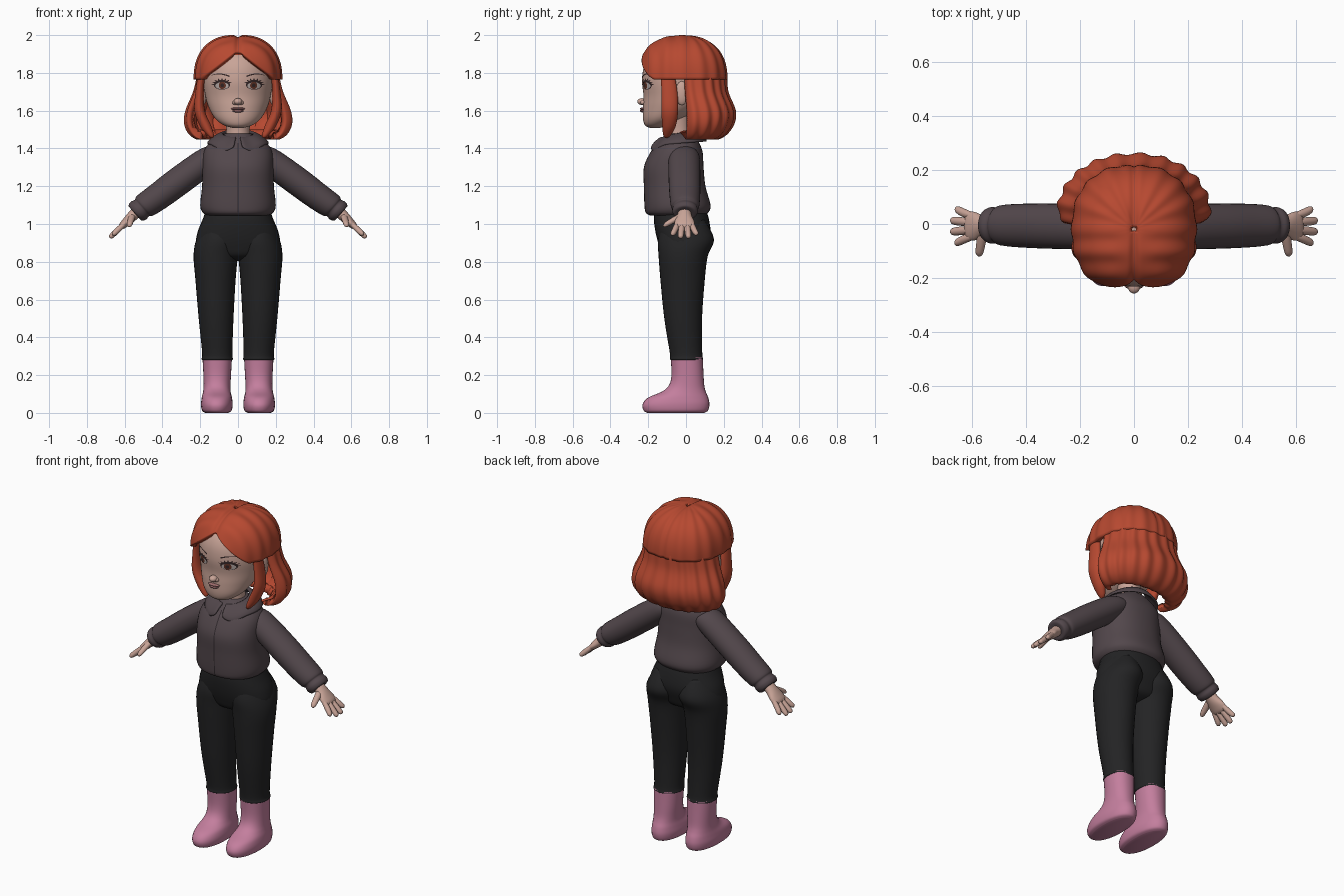
import bpy, bmesh, math
from math import sin, cos, pi, exp
from mathutils import Vector
from mathutils.bvhtree import BVHTree

cube = bpy.data.objects.get("Cube")
if cube:
    bpy.data.objects.remove(cube, do_unlink=True)


def material(name, r, g, b):
    m = bpy.data.materials.new(name)
    m.use_nodes = True
    m.diffuse_color = (r, g, b, 1)
    bsdf = next(n for n in m.node_tree.nodes if n.type == 'BSDF_PRINCIPLED')
    bsdf.inputs["Base Color"].default_value = (r, g, b, 1)
    bsdf.inputs["Roughness"].default_value = 0.7
    return m


HAIR = material("copper hair", 0.47, 0.066, 0.03)
SKIN = material("skin", 0.58, 0.37, 0.31)
SHIRT = material("plum grey shirt", 0.085, 0.063, 0.071)
PANTS = material("black pants", 0.017, 0.017, 0.018)
BOOTS = material("pink boots", 0.55, 0.21, 0.34)
DARK = material("dark lashes", 0.035, 0.02, 0.02)
IRIS = material("brown iris", 0.13, 0.035, 0.02)
WHITE = material("eye white", 0.5, 0.43, 0.41)
LIPS = material("lips", 0.34, 0.15, 0.15)
SEAM = material("seam", 0.03, 0.022, 0.026)

X, Y = Vector((1, 0, 0)), Vector((0, 1, 0))


def surface(name, rows, mat, closed=True, caps=False, mirror=False, thick=0, offset=-1, face_front=False):
    """Skin a grid of points into a smooth mesh object."""
    bm = bmesh.new()
    grid = [[bm.verts.new(p) for p in row] for row in rows]
    n = len(grid[0])
    for a, b in zip(grid, grid[1:]):
        for i in range(n if closed else n - 1):
            j = (i + 1) % n
            bm.faces.new((a[i], a[j], b[j], b[i]))
    if caps:
        bm.faces.new(grid[0])
        bm.faces.new(grid[-1])
    bmesh.ops.remove_doubles(bm, verts=bm.verts, dist=1e-5)
    bmesh.ops.recalc_face_normals(bm, faces=bm.faces)
    bm.normal_update()
    if face_front and sum(f.normal.y for f in bm.faces) > 0:
        bmesh.ops.reverse_faces(bm, faces=bm.faces)
    me = bpy.data.meshes.new(name)
    bm.to_mesh(me)
    bm.free()
    me.materials.append(mat)
    me.shade_smooth()
    ob = bpy.data.objects.new(name, me)
    bpy.context.collection.objects.link(ob)
    if thick:
        s = ob.modifiers.new("thickness", 'SOLIDIFY')
        s.thickness, s.offset = thick, offset
    if mirror:
        ob.modifiers.new("mirror", 'MIRROR')
    return ob


def spline(keys, steps):
    """Smoothly interpolate a list of equal-length tuples."""
    out = []
    for i in range(len(keys) - 1):
        k = [keys[max(0, min(len(keys) - 1, i + d))] for d in (-1, 0, 1, 2)]
        for s in range(steps):
            t = s / steps
            out.append([b + 0.5 * t * (c - a + t * (2 * a - 5 * b + 4 * c - d + t * (3 * (b - c) + d - a)))
                        for a, b, c, d in zip(*k)])
    return out + [list(keys[-1])]


def spow(v, e):
    return math.copysign(abs(v) ** e, v)


def loft(name, keys, mat, u=X, v=Y, p=2.0, n=32, steps=5, mirror=False):
    """Loft ellipse sections (x, y, z, radius u, radius v)."""
    rows = []
    for x, y, z, ru, rv in spline(keys, steps):
        rows.append([Vector((x, y, z)) + u * ru * spow(cos(2 * pi * i / n), 2 / p)
                     + v * rv * spow(sin(2 * pi * i / n), 2 / p) for i in range(n)])
    return surface(name, rows, mat, caps=True, mirror=mirror)


def ball(name, c, r, mat, mirror=False):
    keys = [(c[0], c[1], c[2] - r[2] * cos(pi * i / 12), r[0] * sin(pi * i / 12) + 1e-4,
             r[1] * sin(pi * i / 12) + 1e-4) for i in range(13)]
    return loft(name, keys, mat, n=24, steps=1, mirror=mirror)


# Pants
loft("hips", [(0, -.03, 1.09, .165, .13), (0, -.025, 1.03, .185, .145), (0, -.015, .95, .216, .145),
              (0, -.015, .88, .215, .125), (0, -.015, .83, .13, .1), (0, -.015, .805, .03, .04)], PANTS, p=2.2)
loft("pant_legs", [(.10, -.01, 1.02, .07, .11), (.105, 0, .92, .115, .148), (.118, -.015, .83, .117, .13),
                   (.119, -.018, .7, .106, .117), (.116, -.015, .5, .092, .1), (.11, 0, .32, .08, .086),
                   (.11, .003, .285, .083, .088), (.11, .003, .278, .07, .075)], PANTS, mirror=True)

# Boots
loft("boots", [(.112, -.055, 0, .06, .15), (.112, -.054, .012, .078, .17), (.112, -.053, .045, .084, .177),
               (.112, -.042, .08, .08, .16), (.112, -.012, .112, .073, .117), (.111, .003, .145, .071, .094),
               (.11, .008, .2, .073, .085), (.11, .004, .292, .078, .085)], BOOTS, p=2.2, mirror=True)

# Shirt body with placket seam
shirt = loft("shirt_body", [(0, -.05, 1.045, .16, .14), (0, -.048, 1.06, .186, .165), (0, -.045, 1.1, .2, .175),
                            (0, -.06, 1.2, .19, .163), (0, -.065, 1.3, .188, .158), (0, -.05, 1.38, .182, .138),
                            (0, -.04, 1.43, .15, .11), (0, -.035, 1.465, .09, .085),
                            (0, -.035, 1.48, .065, .07)], SHIRT, p=2.3, n=40)

# Sleeves with gathered cuffs
down, across = Vector((.75, 0, -.66)), Vector((.66, 0, .75))
loft("sleeves", [(.09, -.01, 1.375, .05, .07), (.15, -.01, 1.345, .071, .083), (.3, -.008, 1.237, .076, .084),
                 (.42, -.006, 1.147, .073, .081), (.49, -.005, 1.098, .068, .075), (.508, -.005, 1.085, .058, .065),
                 (.528, -.005, 1.07, .062, .068), (.545, -.005, 1.057, .052, .057),
                 (.545, -.005, 1.057, .03, .03)], SHIRT, u=across, v=Y, mirror=True)

# Collar, open at the front with two points
rows = []
for t in (0, .12, .5, 1):
    row = []
    for i in range(49):
        a = math.radians(7 + 346 * i / 48)
        front = exp(-((min(a, 2 * pi - a) - .5) / .35) ** 2)
        top = Vector((.08 * sin(a), -.04 - .085 * cos(a), 1.475 - .02 * cos(a)))
        low = Vector((.165 * sin(a), -.04 - .15 * cos(a), 1.425 - .035 * front - .01 * cos(a)))
        row.append(top.lerp(low, t) + Vector((0, 0, .05 * t * (1 - t))))
    rows.append(row)
collar = surface("collar", rows, SHIRT, closed=False, thick=.016, offset=0)
collar.modifiers.new("rounding", 'SUBSURF').levels = 1

# Hands
axis, flat = Vector((.72, 0, -.69)), Vector((.69, 0, .72))
wrist = Vector((.535, -.008, 1.065))


def on_hand(s, y, ru, rv, drop=0):
    return (*(wrist + axis * s + Y * y - flat * drop), ru, rv)


loft("palms", [on_hand(0, 0, .03, .034), on_hand(.04, 0, .028, .04), on_hand(.08, 0, .023, .053),
               on_hand(.11, 0, .018, .051), on_hand(.127, 0, .007, .035)], SKIN, u=flat, mirror=True)
for name, k, tip in (("index_fingers", -1.5, .18), ("middle_fingers", -.5, .2),
                     ("ring_fingers", .5, .2), ("little_fingers", 1.5, .178)):
    loft(name, [on_hand(.085, k * .025, .012, .012), on_hand(.13, k * .032, .015, .016),
                on_hand(tip - .012, k * .04, .013, .014), on_hand(tip, k * .041, .003, .003)],
         SKIN, u=flat, n=14, mirror=True)
loft("thumbs", [on_hand(.035, -.02, .017, .02), on_hand(.055, -.06, .016, .019, .01),
                on_hand(.075, -.1, .013, .015, .022), on_hand(.079, -.113, .003, .003, .026)],
     SKIN, u=flat, v=axis, n=14, mirror=True)

# Neck, head, ears, nose and lips
loft("neck", [(0, -.04, 1.43, .07, .07), (0, -.04, 1.5, .062, .062), (0, -.05, 1.6, .07, .07)], SKIN)
head = loft("head", [(0, -.165, 1.508, .025, .025), (0, -.155, 1.523, .075, .062), (0, -.12, 1.56, .122, .108),
                     (0, -.075, 1.62, .156, .153), (0, -.055, 1.68, .173, .17), (0, -.045, 1.76, .184, .188),
                     (0, -.04, 1.84, .176, .18), (0, -.03, 1.9, .14, .148), (0, -.02, 1.94, .06, .07)],
            SKIN, n=48)
ball("ears", (.185, -.022, 1.692), (.02, .034, .064), SKIN, mirror=True)
ball("nose", (0, -.232, 1.648), (.023, .026, .018), SKIN)
ball("nostrils", (.017, -.226, 1.643), (.013, .016, .012), SKIN, mirror=True)
ball("upper_lip", (0, -.225, 1.61), (.037, .019, .008), LIPS)
ball("lower_lip", (0, -.225, 1.599), (.029, .019, .009), LIPS)


def decal(name, target, fn, nu, nv, mat, off, mirror=True):
    """Lay a thin painted patch on the front of a target."""
    me = target.data
    tree = BVHTree.FromPolygons([v.co for v in me.vertices], [list(f.vertices) for f in me.polygons])
    rows = []
    for j in range(nv + 1):
        row = []
        for i in range(nu + 1):
            x, z = fn(i / nu, j / nv)
            hit = tree.ray_cast(Vector((x, -1, z)), Y)[0]
            row.append(Vector((x, (hit.y if hit else -.2) - off, z)))
        rows.append(row)
    surface(name, rows, mat, closed=False, mirror=mirror, face_front=True)


def disc(cx, cz, rx, rz):
    return lambda u, v: (cx + rx * v * cos(2 * pi * u), cz + rz * v * sin(2 * pi * u))


def lash(angle):
    def fn(u, v):
        r = 1 + .4 * v
        a = angle + (u - .5) * .22 * (1 - v)
        return .085 + .042 * r * cos(a), 1.737 + .026 * r * sin(a)
    return fn


# Eyes, lashes, brows and placket seam
decal("eye_outline", head, disc(.085, 1.737, .043, .026), 24, 4, DARK, .002)
decal("eye_white", head, disc(.085, 1.732, .036, .018), 24, 4, WHITE, .004)
decal("iris", head, disc(.083, 1.734, .019, .019), 20, 3, IRIS, .006)
decal("pupil", head, disc(.083, 1.734, .009, .01), 16, 2, DARK, .008)
for i in range(8):
    decal("eyelash", head, lash(pi * (.02 + .12 * i)), 2, 3, DARK, .004)
decal("eyebrow", head, lambda u, v: (.045 + .095 * u, 1.778 + .014 * sin(pi * u * .8) + .008 * v * (1 - u * .7)),
      12, 1, DARK, .004)
decal("placket_seam", shirt, lambda u, v: (.006 * (u - .5), 1.06 + .37 * v), 1, 24, SEAM, .003, False)

# Hair cap: centre parting, swept fringe and fluted strands
rows = []
for j in range(41):
    row = []
    for i in range(160):
        a = 2 * pi * i / 160
        low = max(1.765, 1.92 - .19 * abs(sin(a))) if cos(a) > 0 else 1.765
        h = (low - 1.76) / .24
        end = math.atan2((1 - h ** 2.4) ** .5, h ** 1.2)
        th = end * (.01 + .99 * j / 40)
        r, z = abs(sin(th)) ** (2 / 2.4), abs(cos(th)) ** (2 / 2.4)
        x, y = .232 * r * spow(sin(a), .87), -.24 * r * spow(cos(a), .87)
        w = max(0, min(1, (y + .02) / .1))
        strands = (1 - w) * cos(y * 75) * min(1, abs(x) * 12) + w * cos(a * 16) * r
        f = 1 + .014 * strands - .045 * exp(-(x / .014) ** 2)
        row.append(Vector((x * f, -.02 + y * f, 1.76 + .24 * z * f)))
    rows.append(row)
surface("hair_cap", rows, HAIR, thick=.03)

# Back hair curtain with vertical waves
rows = []
for z, cy, rx, ry in spline([(1.9, .0, .18, .185), (1.8, .005, .215, .207), (1.7, .01, .24, .212),
                             (1.6, .02, .28, .24), (1.53, .02, .286, .232), (1.475, .015, .26, .2),
                             (1.447, .01, .215, .155), (1.46, .01, .18, .12)], 6):
    row = []
    for i in range(121):
        u = i / 120
        a = math.radians(86 + 188 * u)
        f = (1 + .02 * cos(22 * a + 5 * z)) * (1 - .12 * exp(-min(u, 1 - u) * 45))
        row.append(Vector((rx * f * spow(sin(a), .92), cy - ry * f * spow(cos(a), .92), z)))
    rows.append(row)
surface("back_hair", rows, HAIR, closed=False, thick=.045)

# Locks framing the face
loft("side_locks", [(.19, -.1, 1.82, .018, .035), (.203, -.088, 1.7, .022, .042), (.203, -.086, 1.6, .028, .044),
                    (.172, -.09, 1.52, .03, .036), (.145, -.1, 1.47, .018, .02), (.138, -.105, 1.455, .004, .004)],
     HAIR, mirror=True)
